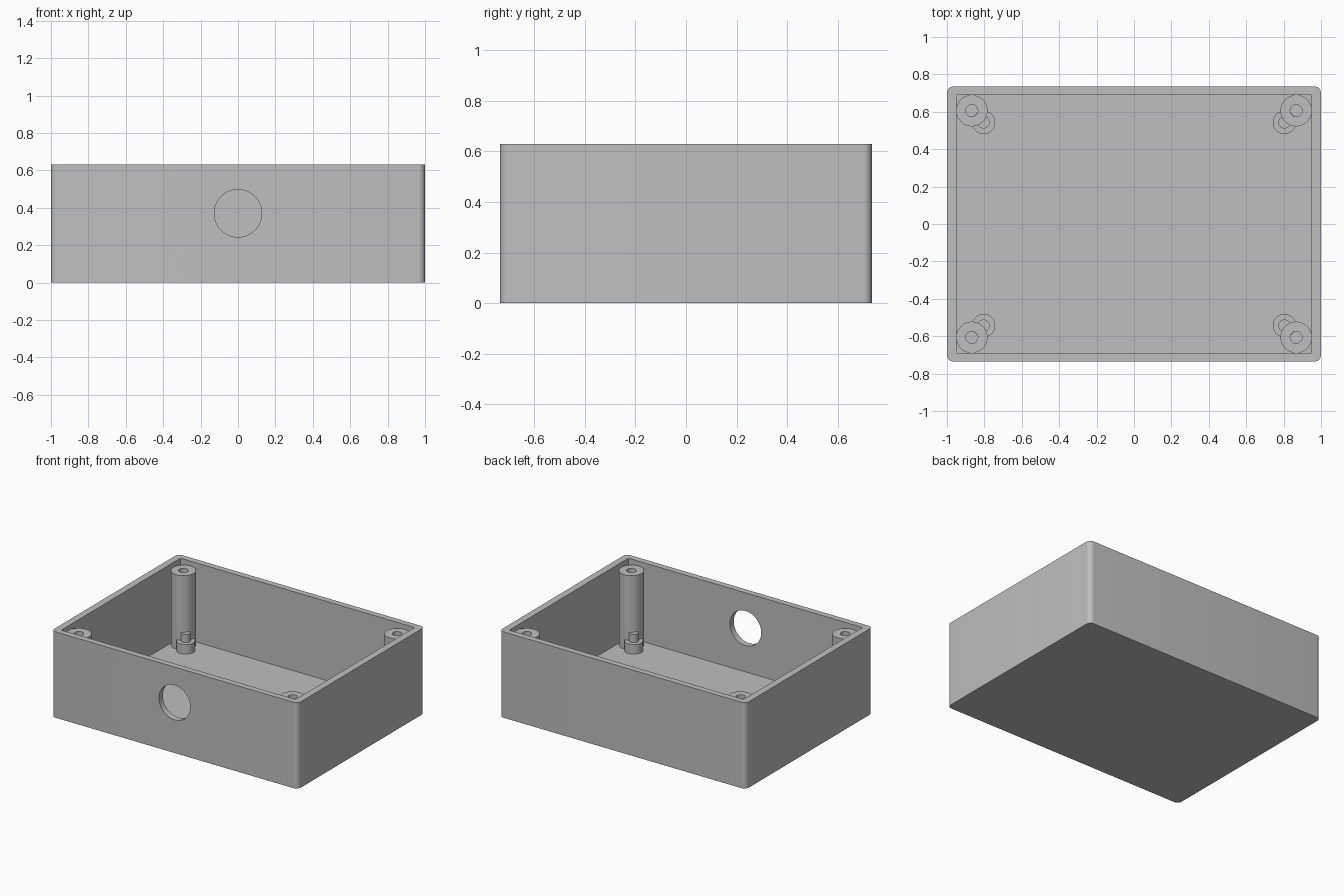
import bpy, bmesh, math

if "Cube" in bpy.data.objects:
    bpy.data.objects.remove(bpy.data.objects["Cube"])

grey = bpy.data.materials.new("plain grey")
grey.diffuse_color = (0.52, 0.52, 0.52, 1)
grey.use_nodes = True
grey.node_tree.nodes["Principled BSDF"].inputs["Base Color"].default_value = grey.diffuse_color

W, D, H = 1.0, 0.735, 0.63      # outer half width, half depth, height
IW, ID, FLOOR = 0.95, 0.69, 0.05  # cavity half width, half depth, floor level


def finish(bm, name):
    bmesh.ops.recalc_face_normals(bm, faces=bm.faces)
    mesh = bpy.data.meshes.new(name)
    bm.to_mesh(mesh)
    bm.free()
    mesh.materials.append(grey)
    ob = bpy.data.objects.new(name, mesh)
    bpy.context.collection.objects.link(ob)
    return ob


def box(name, hx, hy, z0, z1, radius=0):
    bm = bmesh.new()
    bmesh.ops.create_cube(bm, size=1)
    for v in bm.verts:
        v.co = (v.co.x * 2 * hx, v.co.y * 2 * hy, z0 if v.co.z < 0 else z1)
    if radius:
        upright = [e for e in bm.edges
                   if abs(e.verts[0].co.z - e.verts[1].co.z) > 0.1]
        bmesh.ops.bevel(bm, geom=upright, offset=radius, segments=8,
                        profile=0.5, affect='EDGES')
    return finish(bm, name)


def lathe(name, profile, x=0, y=0, n=48):
    """Turn a profile of (radius, z); the first and last rings are capped."""
    bm = bmesh.new()
    rings = [[bm.verts.new((x + r * math.cos(2 * math.pi * i / n),
                            y + r * math.sin(2 * math.pi * i / n), z))
              for i in range(n)] for r, z in profile]
    for a, b in zip(rings, rings[1:]):
        for i in range(n):
            j = (i + 1) % n
            bm.faces.new((a[i], a[j], b[j], b[i]))
    bm.faces.new(rings[0])
    bm.faces.new(rings[-1])
    return finish(bm, name)


def cut(ob, cutter):
    mod = ob.modifiers.new("cut", 'BOOLEAN')
    mod.operation = 'DIFFERENCE'
    mod.solver = 'EXACT'
    mod.object = cutter
    bpy.context.view_layer.objects.active = ob
    bpy.ops.object.modifier_apply(modifier=mod.name)
    bpy.data.objects.remove(cutter, do_unlink=True)


# Open shell with rounded outer corners and a cable hole in the front wall
shell = box("enclosure_shell", W, D, 0, H, 0.035)
cut(shell, box("cavity_cutter", IW, ID, FLOOR, H + 0.2))
hole = lathe("cable_hole_cutter", [(0.127, -0.15), (0.127, 0.15)], n=64)
hole.rotation_euler.x = math.pi / 2
hole.location = (0, -D, 0.37)
bpy.context.view_layer.update()
cut(shell, hole)

# Corner screw pillars, with board standoffs and pins just inside them
for sx, side in ((-1, "left"), (1, "right")):
    for sy, end in ((-1, "front"), (1, "back")):
        tag = f"_{end}_{side}"
        lathe("screw_pillar" + tag,
              [(0.084, FLOOR - 0.01), (0.084, 0.595), (0.032, 0.595), (0.032, FLOOR + 0.01)],
              sx * 0.867, sy * 0.606)
        lathe("board_standoff" + tag,
              [(0.062, FLOOR - 0.01), (0.062, 0.12), (0.032, 0.12), (0.032, 0.18)],
              sx * 0.804, sy * 0.543)

# Smooth the round faces and keep the edges sharp
for ob in bpy.context.collection.objects:
    ob.select_set(True)
bpy.context.view_layer.objects.active = shell
bpy.ops.object.shade_smooth_by_angle(angle=math.radians(30))
